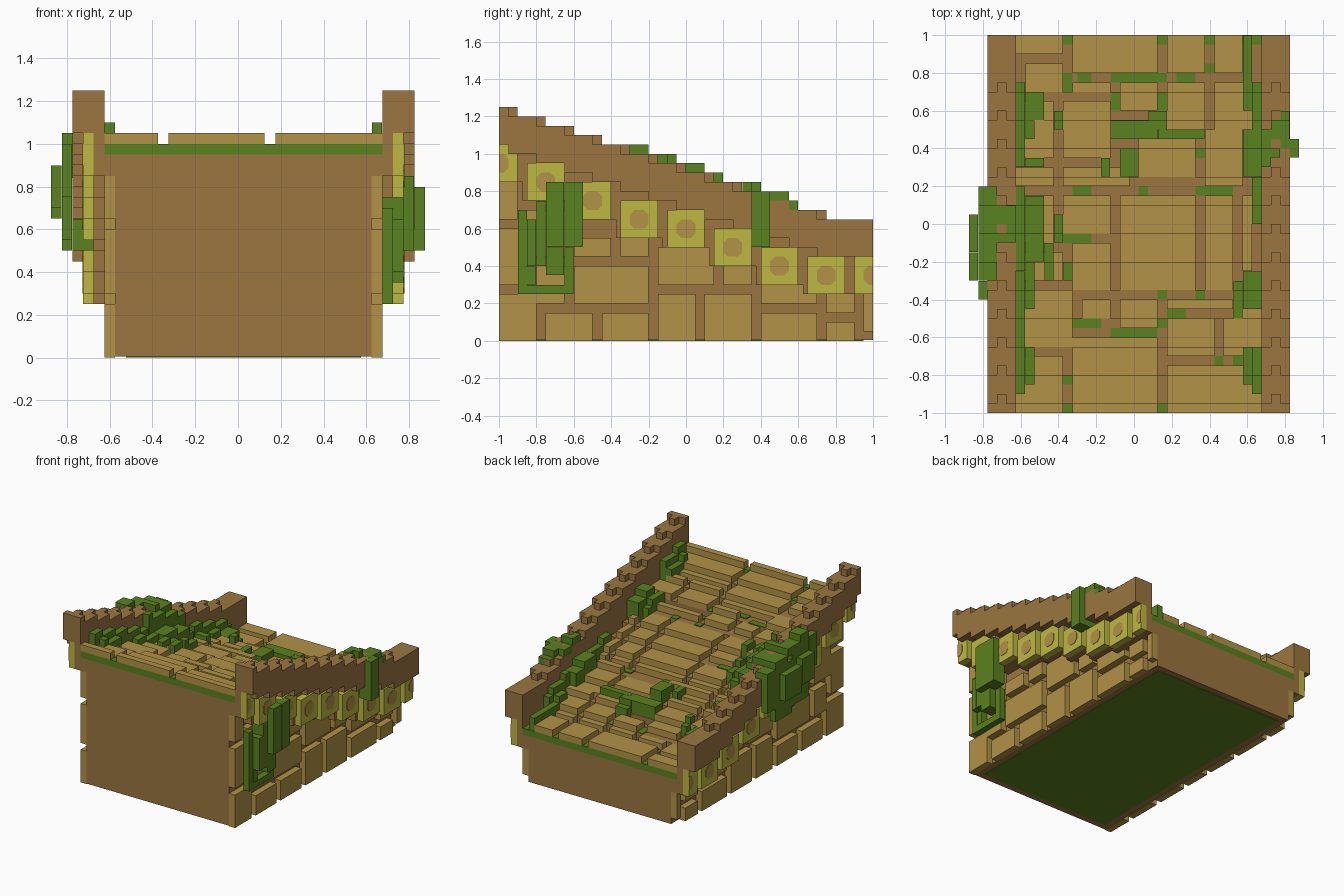
import bpy, bmesh, math

if "Cube" in bpy.data.objects:
    bpy.data.objects.remove(bpy.data.objects["Cube"], do_unlink=True)


def material(name, rgb):
    m = bpy.data.materials.new(name)
    m.use_nodes = True
    m.diffuse_color = (*rgb, 1)
    m.node_tree.nodes["Principled BSDF"].inputs["Base Color"].default_value = (*rgb, 1)
    return m


BROWN = material("brown mortar", (0.328, 0.181, 0.051))
STONE = material("tan stone", (0.445, 0.287, 0.061))
YELLOW = material("yellow tile", (0.514, 0.479, 0.054))
GREEN = material("green moss", (0.102, 0.223, 0.014))

STEPS = [-0.95 + 0.15 * k for k in range(12)]


def rail_top(y, shift=0):
    """Height of the stepped rail at y; the deck runs parallel below it."""
    return 1.25 - 0.05 * sum(y > s + shift for s in STEPS)


def prism(bm, x0, x1, pts):
    """Extrude a side profile of (y, z) points from x0 to x1."""
    a = [bm.verts.new((x0, y, z)) for y, z in pts]
    b = [bm.verts.new((x1, y, z)) for y, z in pts]
    bm.faces.new(a)
    bm.faces.new(b[::-1])
    n = len(pts)
    for i in range(n):
        bm.faces.new((a[i], b[i], b[(i + 1) % n], a[(i + 1) % n]))


def box(bm, x0, x1, y0, y1, z0, z1):
    prism(bm, x0, x1, [(y0, z0), (y1, z0), (y1, z1), (y0, z1)])


def stair(bm, x0, x1, y0, y1, top, low=None, floor=0.0, shift=0):
    """Block with a stepped top, and a stepped bottom if low is given."""
    cuts = [y0] + [s + shift for s in STEPS if y0 + .001 < s + shift < y1 - .001] + [y1]
    up, down = [], []
    for a, b in zip(cuts, cuts[1:]):
        r = rail_top((a + b) / 2, shift)
        up += [(a, r + top), (b, r + top)]
        if low is not None:
            down += [(a, r + low), (b, r + low)]
    prism(bm, x0, x1, up + (down[::-1] if down else [(y1, floor), (y0, floor)]))


def finish(bm, name, mat):
    bmesh.ops.recalc_face_normals(bm, faces=bm.faces)
    me = bpy.data.meshes.new(name)
    bm.to_mesh(me)
    bm.free()
    me.materials.append(mat)
    ob = bpy.data.objects.new(name, me)
    bpy.context.collection.objects.link(ob)
    return ob


def sides(x0, x1):
    """The same x range on the left flank and on the right flank."""
    return [(x0, x1), (0.05 - x1, 0.05 - x0)]


TILE_LOW = [.85, .75, .65, .55, .5, .4, .3, .25, .25]
TILES = [(-1.1 + .25 * k, z) for k, z in enumerate(TILE_LOW)]

# Ramp core with backing bands behind the tiles
bm = bmesh.new()
stair(bm, -.575, .625, -.95, .95, -.25, floor=.004)
for y0, y1 in ((-1, -.95), (.95, 1)):
    stair(bm, -.575, .625, y0, y1, -.3, floor=.004)
for y, z in TILES:
    a, b = max(y - .025, -1), min(y + .225, 1)
    for x0, x1 in sides(.675, .725):
        stair(bm, x0, x1, a, b, -.2, floor=z)
    for x0, x1 in sides(.625, .675):
        stair(bm, x0, x1, max(a, -.95), min(b, .95), -.25, floor=z)
        if a == -1 or b == 1:
            stair(bm, x0, x1, a, b, -.3, floor=z)
finish(bm, "ramp_core", BROWN)

# Moss strips along both ends and the mossy underside
bm = bmesh.new()
for y0, y1 in ((-1, -.95), (.95, 1)):
    stair(bm, -.625, .675, y0, y1, -.25, -.3)
box(bm, -.525, .575, -.95, .95, 0, .004)
finish(bm, "end_strips_and_underside", GREEN)

# Stepped rails: middle course is shifted one notch
bm = bmesh.new()
for x, shift in ((.675, 0), (.725, .05), (.775, 0)):
    for x0, x1 in sides(x, x + .05):
        stair(bm, x0, x1, -1, 1, 0, -.2, shift=shift)
finish(bm, "rails", BROWN)

# Yellow tiles with octagonal centres
bm, bc = bmesh.new(), bmesh.new()
for y, z in TILES:
    for x0, x1 in sides(.725, .775):
        box(bm, x0, x1, max(y, -1), min(y + .2, 1), z, z + .2)
    octagon = [(max(-1, min(1, y + .1 + u * .05)), z + .1 + v * .05) for u, v in
               ((-1, -.5), (-.5, -1), (.5, -1), (1, -.5), (1, .5), (.5, 1), (-.5, 1), (-1, .5))]
    for x0, x1 in sides(.775, .778):
        prism(bc, x0, x1, octagon)
finish(bm, "tiles", YELLOW)
finish(bc, "tile_centres", STONE)

# Wall stones on both flanks: y0, y1, z0, z1
WALL = [(-1, -.8, 0, .25), (-.75, -.5, 0, .15), (-.45, -.2, 0, .15), (-.15, .05, 0, .25),
        (.1, .35, 0, .25), (.4, .7, 0, .15), (.75, .9, 0, .1), (.95, 1, .05, .25),
        (-1, -.85, .3, .6), (-.8, -.65, .2, .4), (-.6, -.2, .2, .4), (-.15, .15, .3, .5),
        (.2, .35, .3, .4), (.4, .7, .2, .3), (.75, .9, .15, .25),
        (-1, -.9, .65, .85), (-.85, -.65, .45, .7), (-.6, -.4, .45, .55), (-.35, -.2, .45, .55)]
bm = bmesh.new()
for s in WALL:
    for x0, x1 in sides(.625, .675):
        box(bm, x0, x1, *s)
finish(bm, "wall_stones", STONE)

# Deck slabs: x0, x1, y0, y1
SLABS = [(-.625, -.375, .9, 1), (-.575, -.375, .7, .85), (-.325, .125, .8, 1), (.175, .375, .8, 1),
         (.425, .575, .8, 1), (-.325, -.125, .7, .75), (-.075, .125, .6, .75), (.175, .375, .5, .75),
         (.425, .625, .5, .75), (-.375, -.125, .35, .65), (-.625, -.425, .35, .65),
         (.025, .325, .25, .45), (.375, .575, .2, .5), (-.625, -.425, .2, .3), (-.375, -.025, .2, .3),
         (-.375, -.125, -.05, .15), (-.625, -.425, -.1, .15), (-.075, .325, -.35, .15),
         (.375, .525, -.35, .15), (.575, .625, -.25, .15), (-.325, -.125, -.35, -.1),
         (-.625, -.375, -.3, -.15), (-.625, -.325, -.65, -.35), (-.275, -.125, -.5, -.4),
         (-.075, .125, -.55, -.4), (.175, .525, -.45, -.4), (.575, .675, -.65, -.3),
         (.175, .425, -.7, -.5), (.475, .625, -.7, -.5), (-.325, .125, -1, -.6),
         (-.625, -.375, -1, -.7), (.175, .675, -1, -.75)]
bm = bmesh.new()
for s in SLABS:
    stair(bm, *s, -.2, -.25)
finish(bm, "deck_slabs", STONE)

# Flat moss in the deck joints
JOINTS = [(-.375, -.325, .7, .8), (-.3, -.225, .75, .8), (-.125, .175, .75, .8), (.225, .325, .75, .8),
          (.375, .425, .8, .85), (-.125, -.075, .6, .7), (.125, .175, .6, .7), (.325, .375, .35, .4),
          (-.325, -.225, .15, .2), (.325, .525, .15, .2), (.025, .075, .15, .2), (-.375, -.225, -.1, -.05),
          (-.325, -.175, -.55, -.5), (-.125, .125, -.6, -.55), (.125, .175, -.55, -.5),
          (.175, .275, -.5, -.45), (.125, .175, -.4, -.35), (.325, .375, -.4, -.35),
          (-.375, -.325, -.85, -.8), (.425, .475, -.75, -.7), (.525, .575, -.75, -.7)]
bm = bmesh.new()
for s in JOINTS:
    stair(bm, *s, -.243, -.25)
finish(bm, "joint_moss", GREEN)

# Raised moss clumps on the deck: x0, x1, y0, y1, height
CLUMPS = [(.125, .375, .45, .5, .05), (.075, .175, .5, .6, .05), (-.125, .125, .45, .55, .05),
          (-.075, .025, .25, .4, .05), (-.175, -.125, .25, .35, .05),
          (-.625, -.575, .3, .75, .1), (-.575, -.475, .55, .7, .05), (-.575, -.525, .45, .55, .05),
          (-.575, -.475, .3, .35, .05), (-.425, -.375, .5, .6, .05),
          (-.625, -.575, -.25, .2, .2), (-.575, -.475, -.2, .15, .1), (-.575, -.525, -.45, -.2, .05),
          (-.625, -.575, -.9, -.25, .1), (-.575, -.525, -.85, -.65, .05), (-.475, -.425, -.3, -.1, .05),
          (-.425, -.375, -.1, .05, .05), (-.375, -.325, -.3, -.2, .05),
          (.575, .675, .25, .5, .1), (.625, .675, 0, .25, .05), (.625, .675, .5, .75, .1),
          (.575, .625, .6, 1, .05), (.525, .575, -.5, -.3, .05), (.575, .675, -.45, -.25, .1),
          (.575, .625, -.85, -.65, .05), (.625, .675, -.9, -.65, .1)]
E = .001
bm = bmesh.new()
for x0, x1, y0, y1, h in CLUMPS:
    stair(bm, x0 + E, x1 - E, y0 + E, y1 - E, h - .2, -.249)
finish(bm, "deck_moss", GREEN)

# Moss creeping over the rails and down the flanks
bm = bmesh.new()
for s in ((-.775, -.625, -.1, .1), (-.825, -.725, -.3, .2), (.675, .775, .35, .5),
          (.725, .825, .4, .6), (.675, .725, .3, .4)):
    stair(bm, s[0] + E, s[1] - E, s[2] + E, s[3] - E, .05, -.01)
FLANK = [(-.825, -.775, -.4, -.3, .75, 1), (-.825, -.775, -.3, -.1, .55, 1), (-.825, -.775, -.1, .1, .5, .9),
         (-.825, -.775, .1, .2, .6, .85), (-.875, -.825, -.3, -.15, .7, .9), (-.875, -.825, -.15, .05, .65, .85),
         (-.775, -.675, -.2, .05, .5, .65),
         (.775, .875, .35, .45, .5, .8), (.775, .825, .45, .55, .65, .8), (.725, .825, .4, .45, .5, .65),
         (.675, .725, -.9, -.85, .25, .7), (.675, .775, -.85, -.8, .4, .65), (.675, .775, -.8, -.75, .4, .75),
         (.675, .825, -.75, -.65, .5, .85), (.675, .775, -.75, -.65, .35, .5), (.725, .825, -.65, -.55, .5, .85),
         (.675, .725, -.65, -.6, .25, .5), (.675, .725, -.9, -.6, .25, .3), (.675, .725, -.85, -.8, .3, .4)]
for x0, x1, y0, y1, z0, z1 in FLANK:
    box(bm, x0 + E, x1 - E, y0 + E, y1 - E, z0 + E, z1 - E)
finish(bm, "flank_moss", GREEN)
